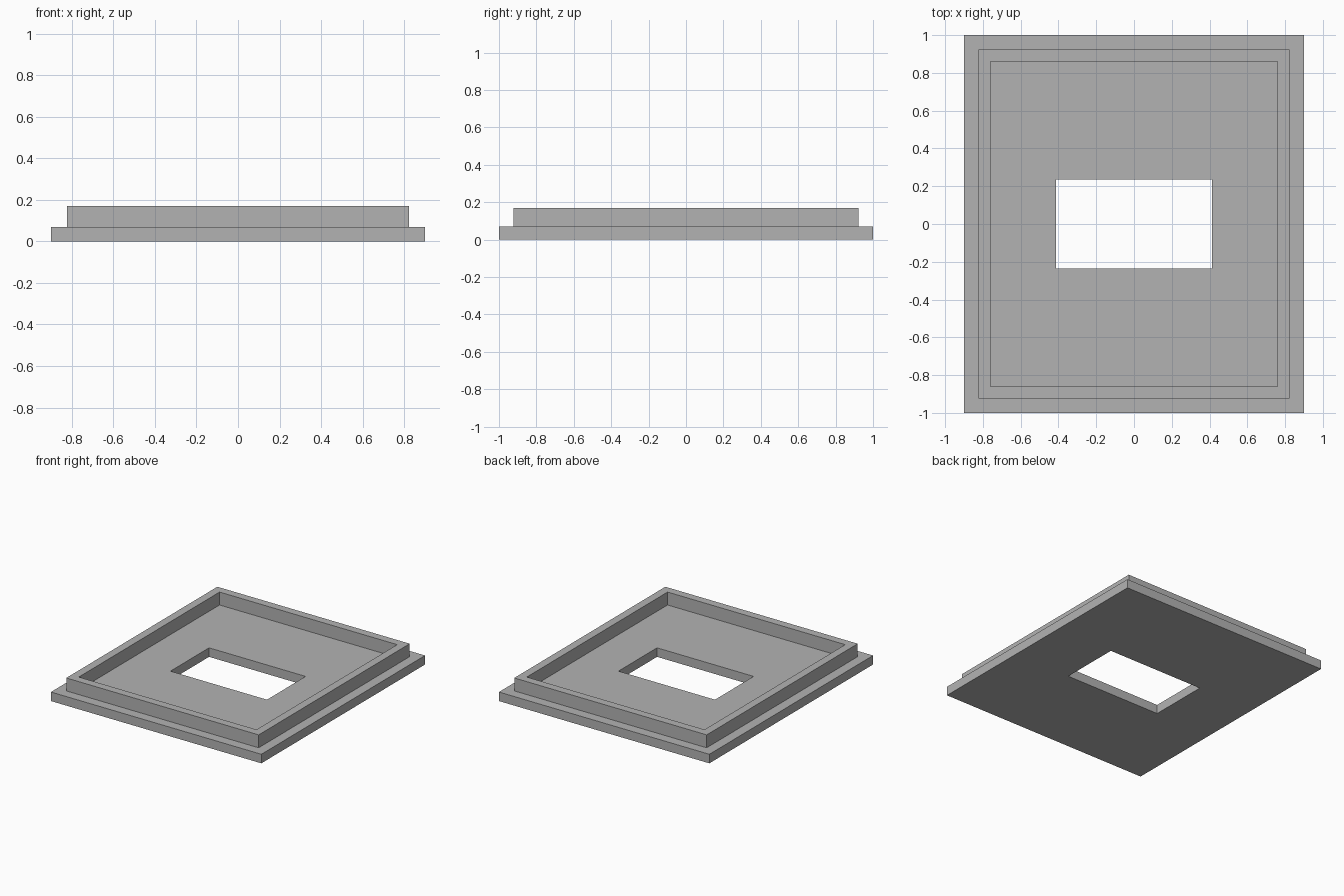
import bpy
import bmesh

cube = bpy.data.objects.get("Cube")
if cube:
    bpy.data.objects.remove(cube, do_unlink=True)

GREY = (0.45, 0.45, 0.45, 1.0)
grey = bpy.data.materials.new("plain_grey")
grey.use_nodes = True
grey.diffuse_color = GREY
grey.node_tree.nodes["Principled BSDF"].inputs["Base Color"].default_value = GREY

# Half sizes of the concentric rectangles, and the levels
PLATE = (0.90, 1.00)
RIM_OUTER = (0.823, 0.923)
RIM_INNER = (0.76, 0.86)
OPENING = (0.413, 0.236)
PLATE_TOP, RIM_TOP = 0.07, 0.17

# Cross-section from the opening out under the plate, over the rim and back
SECTION = [
    (OPENING, 0), (PLATE, 0), (PLATE, PLATE_TOP),
    (RIM_OUTER, PLATE_TOP), (RIM_OUTER, RIM_TOP),
    (RIM_INNER, RIM_TOP), (RIM_INNER, PLATE_TOP), (OPENING, PLATE_TOP),
]


def rectangle(bm, half, z):
    """Four corner vertices of a centred rectangle."""
    hx, hy = half
    corners = ((-1, -1), (1, -1), (1, 1), (-1, 1))
    return [bm.verts.new((sx * hx, sy * hy, z)) for sx, sy in corners]


# Plate with raised rim and rectangular opening, as one closed loft
bm = bmesh.new()
loops = [rectangle(bm, half, z) for half, z in SECTION]
for i, lower in enumerate(loops):
    upper = loops[(i + 1) % len(loops)]
    for j in range(4):
        k = (j + 1) % 4
        bm.faces.new((lower[j], lower[k], upper[k], upper[j]))
bmesh.ops.recalc_face_normals(bm, faces=bm.faces)

mesh = bpy.data.meshes.new("rimmed_cover_plate")
bm.to_mesh(mesh)
bm.free()
mesh.materials.append(grey)
plate = bpy.data.objects.new("rimmed_cover_plate", mesh)
bpy.context.collection.objects.link(plate)
